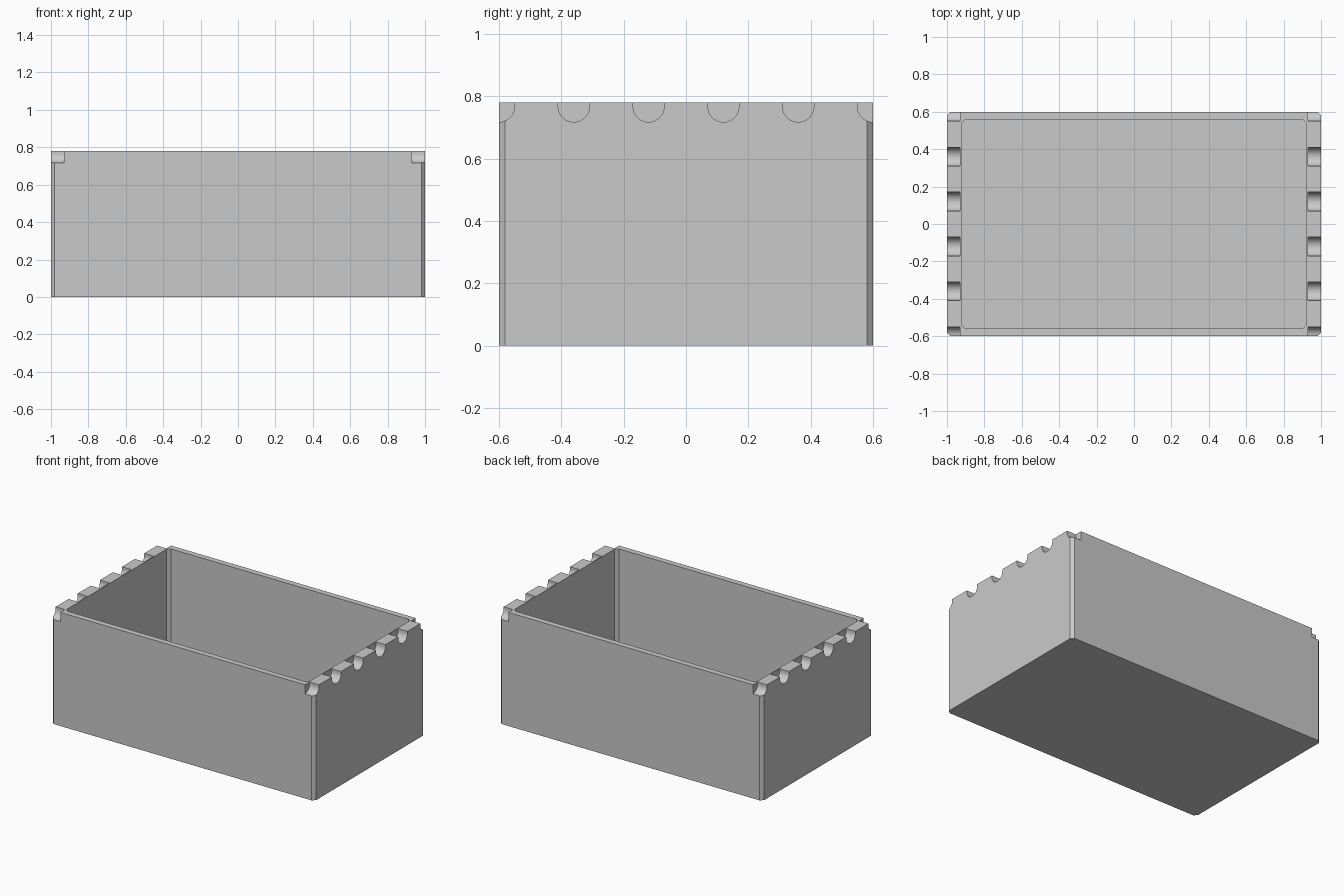
import bpy, bmesh, math

if "Cube" in bpy.data.objects:
    bpy.data.objects.remove(bpy.data.objects["Cube"])

HEIGHT, FLOOR = 0.78, 0.08
NOTCH_R, NOTCH_Z, NOTCH_X = 0.05, 0.767, 0.929

grey = bpy.data.materials.new("plain grey")
grey.use_nodes = True
colour = (0.59, 0.59, 0.59, 1)
grey.diffuse_color = colour
grey.node_tree.nodes["Principled BSDF"].inputs["Base Color"].default_value = colour


def prism(name, outline, offset):
    """Extrude a closed outline of 3D points by an offset vector."""
    bm = bmesh.new()
    face = bm.faces.new([bm.verts.new(p) for p in outline])
    new = bmesh.ops.extrude_face_region(bm, geom=[face])["geom"]
    bmesh.ops.translate(bm, vec=offset,
                        verts=[v for v in new if isinstance(v, bmesh.types.BMVert)])
    bmesh.ops.recalc_face_normals(bm, faces=bm.faces)
    mesh = bpy.data.meshes.new(name)
    bm.to_mesh(mesh)
    bm.free()
    mesh.materials.append(grey)
    obj = bpy.data.objects.new(name, mesh)
    bpy.context.collection.objects.link(obj)
    return obj


def chamfered(x, y, c, z):
    """Rectangle with cut corners, half sizes x and y."""
    return [(x, c - y, z), (x, y - c, z), (x - c, y, z), (c - x, y, z),
            (-x, y - c, z), (-x, c - y, z), (c - x, -y, z), (x - c, -y, z)]


def cut(target, cutter):
    mod = target.modifiers.new("cut", "BOOLEAN")
    mod.operation = "DIFFERENCE"
    mod.solver = "EXACT"
    mod.object = cutter
    bpy.context.view_layer.objects.active = target
    bpy.ops.object.modifier_apply(modifier=mod.name)
    bpy.data.objects.remove(cutter)


# Open box with chamfered corners
box = prism("open_box", chamfered(1, 0.6, 0.02, 0), (0, 0, HEIGHT))
cut(box, prism("cavity_cutter", chamfered(0.922, 0.56, 0.02, FLOOR), (0, 0, 1)))

# Row of U-shaped notches along each end wall, leaving a thin inner lip
for side in (-1, 1):
    for i in range(6):
        y = -0.6 + 0.24 * i
        arc = [(side * NOTCH_X, y + NOTCH_R * math.cos(a), NOTCH_Z - NOTCH_R * math.sin(a))
               for a in (math.pi * k / 24 for k in range(25))]
        top = [(side * NOTCH_X, y - NOTCH_R, 1), (side * NOTCH_X, y + NOTCH_R, 1)]
        cut(box, prism("notch_cutter", arc + top, (side * 0.2, 0, 0)))

# Smooth notch curves, crisp box edges
bpy.ops.object.select_all(action="DESELECT")
box.select_set(True)
bpy.context.view_layer.objects.active = box
bpy.ops.object.shade_smooth_by_angle(angle=math.radians(30))
